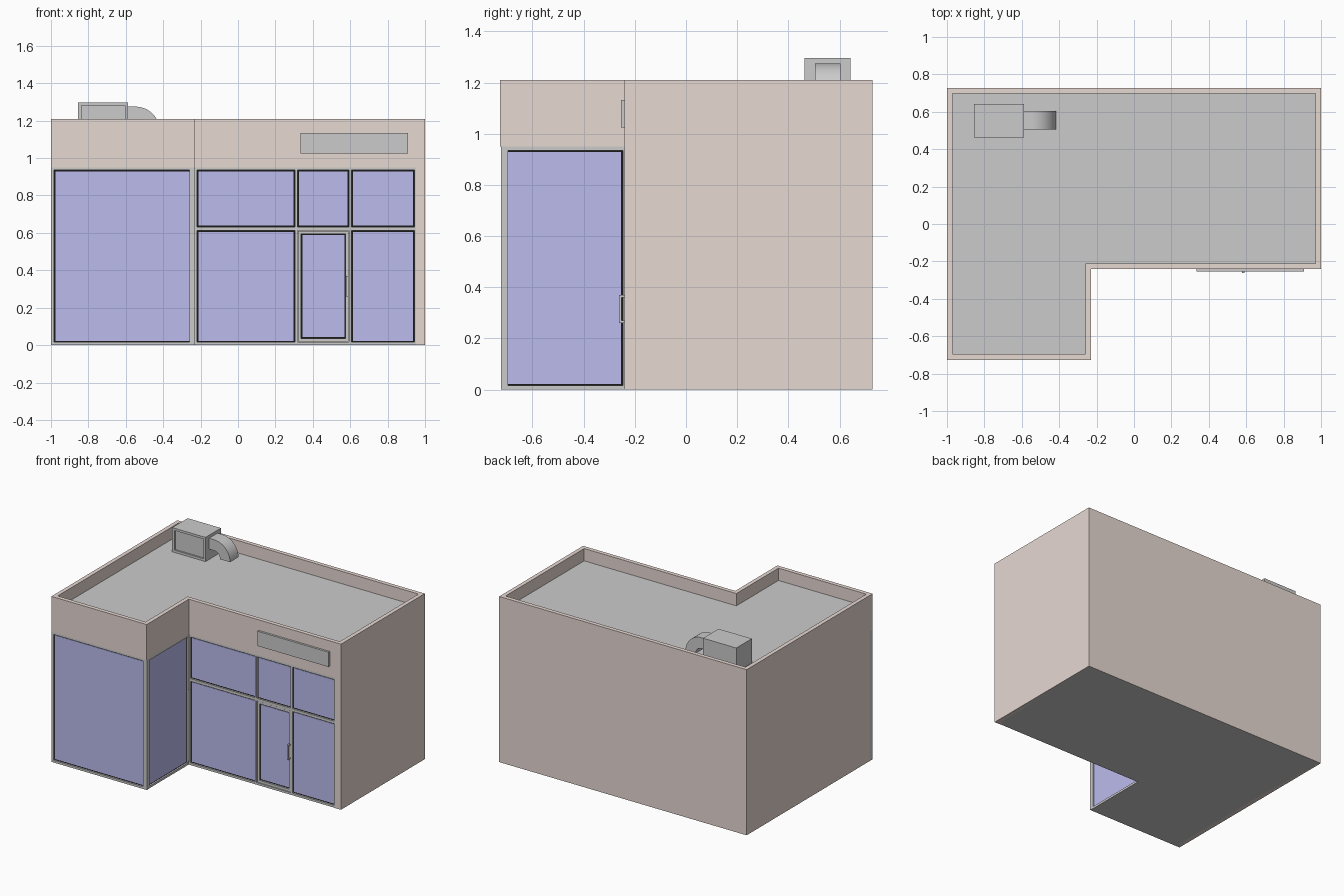
import bpy, bmesh, math

if "Cube" in bpy.data.objects:
    bpy.data.objects.remove(bpy.data.objects["Cube"])


def material(name, rgb):
    m = bpy.data.materials.new(name)
    m.diffuse_color = (*rgb, 1)
    m.use_nodes = True
    m.node_tree.nodes["Principled BSDF"].inputs["Base Color"].default_value = m.diffuse_color
    return m


WALL = material("wall_paint", (0.80, 0.69, 0.65))
GLASS = material("window_glass", (0.50, 0.50, 0.85))
BLACK = material("gasket_rubber", (0.01, 0.01, 0.01))


def finish(name, bm, mat=None):
    bmesh.ops.recalc_face_normals(bm, faces=bm.faces)
    me = bpy.data.meshes.new(name)
    bm.to_mesh(me)
    bm.free()
    ob = bpy.data.objects.new(name, me)
    bpy.context.collection.objects.link(ob)
    if mat:
        me.materials.append(mat)
    return ob


def boxes(name, items, mat=None):
    """One object from boxes given as (x0, x1, y0, y1, z0, z1)."""
    bm = bmesh.new()
    for x0, x1, y0, y1, z0, z1 in items:
        vs = bmesh.ops.create_cube(bm, size=1)["verts"]
        for v in vs:
            v.co = (x1 if v.co.x > 0 else x0, y1 if v.co.y > 0 else y0, z1 if v.co.z > 0 else z0)
    return finish(name, bm, mat)


def prism(name, pts, a, b, mat=None, axis="z"):
    """Extrude an outline from a to b along z (xy outline) or y (xz outline)."""
    bm = bmesh.new()
    put = (lambda p, h: (p[0], p[1], h)) if axis == "z" else (lambda p, h: (p[0], h, p[1]))
    lo = [bm.verts.new(put(p, a)) for p in pts]
    hi = [bm.verts.new(put(p, b)) for p in pts]
    bm.faces.new(lo)
    bm.faces.new(hi)
    for i in range(len(pts)):
        j = (i + 1) % len(pts)
        bm.faces.new((lo[i], lo[j], hi[j], hi[i]))
    return finish(name, bm, mat)


F, M, B = -0.726, -0.24, 0.728    # wing front, main front, back
WX, T = -0.23, 0.03               # wing right side, wall thickness
TOP, HEAD, ROOF = 1.21, 0.95, 1.12

# Solid left, back and right walls, with the pillar right of the shopfront
prism("outer_walls", [(-1, F + T), (-1, B), (1, B), (1, M), (0.953, M), (0.953, M + T),
                      (1 - T, M + T), (1 - T, B - T), (T - 1, B - T), (T - 1, F + T)], 0, TOP, WALL)
# Fascia stepping around the front
prism("front_fascia", [(-1, F), (WX, F), (WX, M), (1 - T, M), (1 - T, M + T), (WX - T, M + T),
                       (WX - T, F + T), (-1, F + T)], HEAD, TOP, WALL)
boxes("fascia_end", [(1 - T, 0.9995, M + 0.0005, M + T, HEAD, TOP - 0.0005)], WALL)
# Roof and floor slabs
inner = [(T - 1, F + T), (WX - T, F + T), (WX - T, M + T), (1 - T, M + T), (1 - T, B - T), (T - 1, B - T)]
prism("roof_slab", inner, ROOF - 0.03, ROOF)
prism("floor_slab", [(-0.995, F + 0.005), (WX - 0.005, F + 0.005), (WX - 0.005, M + 0.005),
                     (0.995, M + 0.005), (0.995, B - 0.005), (-0.995, B - 0.005)], 0, 0.015)


def place(axis, plane, u0, u1, d0, d1, z0, z1):
    """Box in a shopfront plane; d is the depth behind the plane."""
    if axis == "y":
        return (u0, u1, plane + d0, plane + d1, z0, z1)
    return (plane - d1, plane - d0, u0, u1, z0, z1)


def pane(name, axis, plane, u0, u1, z0, z1):
    g = 0.007
    boxes(name + "_gasket", [place(axis, plane, u0, u1, 0.014, 0.026, z0, z1)], BLACK)
    boxes(name + "_glass", [place(axis, plane, u0 + g, u1 - g, 0.011, 0.02, z0 + g, z1 - g)], GLASS)


def shopfront(name, axis, plane, posts, rails, door_bay=None):
    """Posts and rails as (start, end) pairs, with a pane in each opening."""
    bars = [place(axis, plane, a, b, 0.002, T, 0, HEAD) for a, b in posts]
    for i in range(len(posts) - 1):
        u0, u1 = posts[i][1], posts[i + 1][0]
        bars += [place(axis, plane, u0, u1, 0.002, T, a, b) for a, b in rails]
        for k in range(len(rails) - 1):
            if (i, k) != door_bay:
                pane(f"{name}_pane_{i}_{k}", axis, plane, u0, u1, rails[k][1], rails[k + 1][0])
    boxes(name + "_frame", bars)


ends = [(0, 0.016), (0.935, HEAD)]
shopfront("wing_front", "y", F, [(-1, -0.984), (-0.242, WX)], ends)
shopfront("wing_side", "x", WX, [(F + 0.002, -0.71), (-0.247, M)], ends)
shopfront("main_front", "y", M, [(WX, -0.218), (0.304, 0.318), (0.593, 0.607), (0.943, 0.953)],
          [(0, 0.016), (0.612, 0.632), (0.935, HEAD)], door_bay=(1, 0))

# Door with its own frame and pull handle
boxes("door_frame", [(0.321, 0.337, M + 0.005, M + T, 0.018, 0.61),
                     (0.576, 0.59, M + 0.005, M + T, 0.018, 0.61),
                     (0.337, 0.576, M + 0.005, M + T, 0.018, 0.036),
                     (0.337, 0.576, M + 0.005, M + T, 0.595, 0.61)])
pane("door", "y", M + 0.003, 0.337, 0.576, 0.036, 0.595)
boxes("door_handle", [(0.578, 0.59, M - 0.022, M - 0.013, 0.26, 0.37),
                      (0.578, 0.59, M - 0.013, M + 0.01, 0.26, 0.27),
                      (0.578, 0.59, M - 0.013, M + 0.01, 0.36, 0.37)])

# Blank sign panel in place of the lettering
boxes("sign_panel", [(0.335, 0.91, M - 0.015, M + 0.002, 1.025, 1.133)])

# Rooftop air unit: cabinet, recessed front and curved duct
boxes("air_unit_cabinet", [(-0.856, -0.587, 0.475, 0.642, ROOF, 1.297)])
boxes("air_unit_front_rim", [(-0.856, -0.838, 0.463, 0.475, ROOF, 1.297),
                             (-0.605, -0.587, 0.463, 0.475, ROOF, 1.297),
                             (-0.838, -0.605, 0.463, 0.475, ROOF, 1.137),
                             (-0.838, -0.605, 0.463, 0.475, 1.28, 1.297)])
cx, cz, n = -0.548, 1.145, 12
arc = [(math.sin(math.pi / 2 * i / n), math.cos(math.pi / 2 * i / n)) for i in range(n + 1)]
duct_outline = [(-0.59, cz + 0.13)] + [(cx + 0.13 * s, cz + 0.13 * c) for s, c in arc]
duct_outline += [(cx + 0.05 * s, cz + 0.05 * c) for s, c in reversed(arc)] + [(-0.59, cz + 0.05)]
duct = prism("air_duct", duct_outline, 0.505, 0.603, axis="y")
bpy.context.view_layer.objects.active = duct
duct.select_set(True)
bpy.ops.object.shade_smooth_by_angle(angle=math.radians(30))
